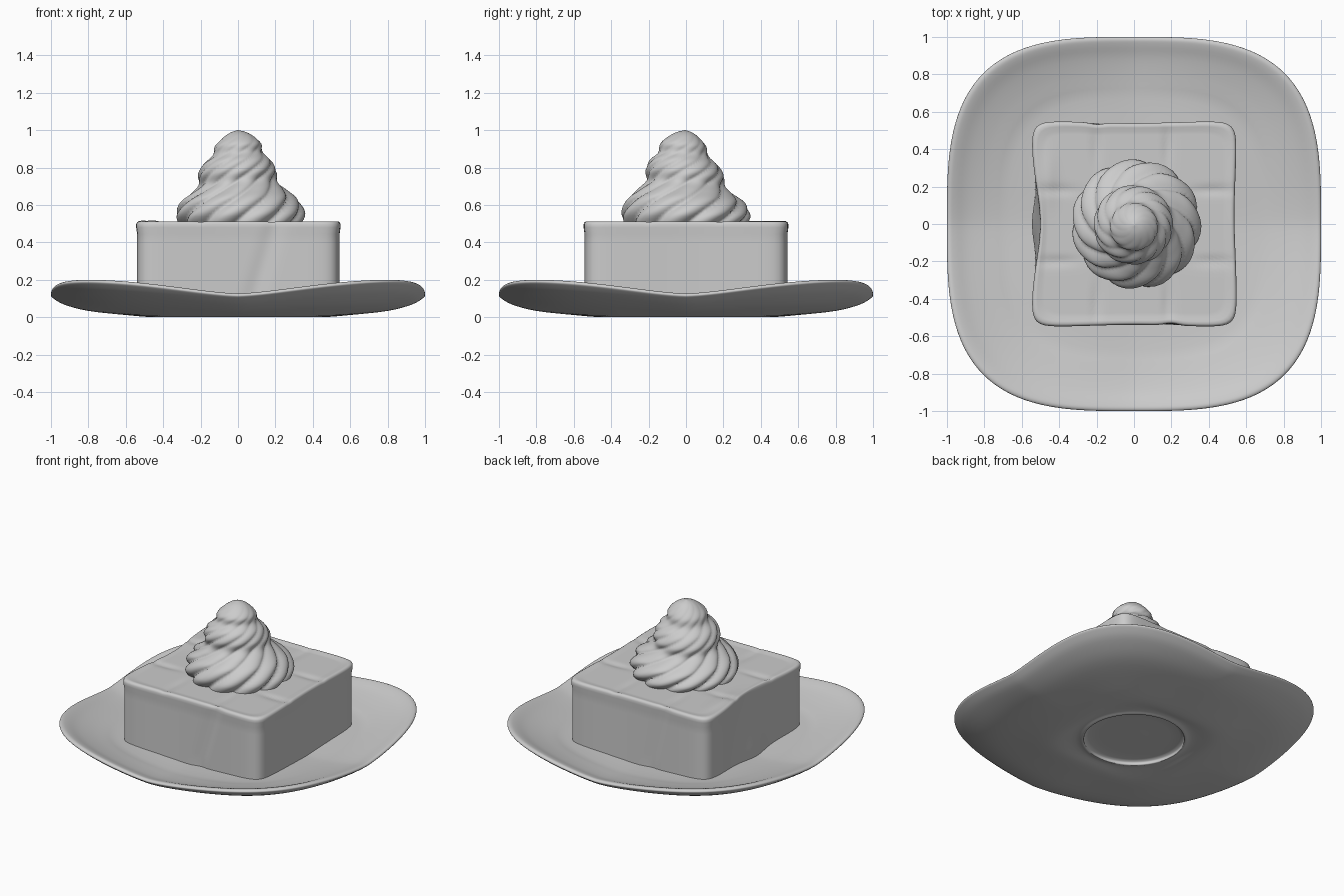
import bpy, bmesh, math
from math import sin, cos, pi, exp

if "Cube" in bpy.data.objects:
    bpy.data.objects.remove(bpy.data.objects["Cube"])

grey = bpy.data.materials.new("plain grey")
grey.use_nodes = True
colour = (0.6, 0.6, 0.6, 1)
grey.diffuse_color = colour
grey.node_tree.nodes["Principled BSDF"].inputs["Base Color"].default_value = colour


def loft(name, rings, point, sides=192, sharp=60):
    """Skin rings of points; point(ring, angle) gives each position."""
    bm = bmesh.new()
    loops = [[bm.verts.new(point(r, 2 * pi * i / sides)) for i in range(sides)] for r in rings]
    for low, high in zip(loops, loops[1:]):
        for i in range(sides):
            j = (i + 1) % sides
            bm.faces.new((low[i], low[j], high[j], high[i]))
    bm.faces.new(loops[0][::-1])
    bm.faces.new(loops[-1])
    mesh = bpy.data.meshes.new(name)
    bm.to_mesh(mesh)
    bm.free()
    obj = bpy.data.objects.new(name, mesh)
    obj.data.materials.append(grey)
    bpy.context.collection.objects.link(obj)
    bpy.ops.object.select_all(action="DESELECT")
    obj.select_set(True)
    bpy.context.view_layer.objects.active = obj
    bpy.ops.object.shade_smooth_by_angle(angle=math.radians(sharp))
    return obj


def squircle(a, n):
    return (abs(cos(a)) ** n + abs(sin(a)) ** n) ** (-1 / n)


def smooth_path(points, steps):
    """Catmull-Rom samples through the profile points."""
    out = []
    ext = [points[0]] + points + [points[-1]]
    for p, q, r, s in zip(ext, ext[1:], ext[2:], ext[3:]):
        for k in range(steps):
            t = k / steps
            out.append(tuple(
                b + t * (c - a) / 2 + t * t * (2 * a - 5 * b + 4 * c - d) / 2
                + t ** 3 * (3 * b - a - 3 * c + d) / 2
                for a, b, c, d in zip(p, q, r, s)))
    return out + [points[-1]]


def bump(value, centre, width):
    return exp(-((value - centre) / width) ** 2)


# Plate: radius, height, corner lift, outline squareness
plate_profile = [
    (0.02, 0.03, 0, 2), (0.29, 0.03, 0, 2), (0.32, 0.003, 0, 2), (0.36, 0.012, 0, 2.2),
    (0.44, 0.0, 0, 3.6), (0.6, 0.012, 0.14, 3.2), (0.8, 0.034, 0.45, 3.2),
    (0.93, 0.068, 0.8, 3.2), (0.99, 0.103, 0.97, 3.2), (1.0, 0.118, 1, 3.2),
    (0.985, 0.127, 1, 3.2), (0.955, 0.12, 0.97, 3.2), (0.88, 0.095, 0.8, 3.2),
    (0.75, 0.072, 0.5, 3.2), (0.6, 0.06, 0.28, 3.2), (0.02, 0.05, 0, 3)]


def plate_point(ring, a):
    t, z, lift, n = ring
    r = t * squircle(a, n)
    return r * cos(a), r * sin(a), z + 0.073 * lift * abs(sin(2 * a)) ** 1.5


loft("plate", smooth_path(plate_profile, 4), plate_point)


# Cake block: soft square with pinched sides and creased top
def cake_point(ring, a):
    t, z = ring
    r = t * squircle(a, 13)
    x, y = r * cos(a), r * sin(a)
    up = min(1, max(0, (z - 0.1) / 0.4))
    edge = max(0, t / 0.55) ** 6
    # side folds
    if x < 0:
        belly = 1 - (1 - up) * bump(y, 0, 0.2)
        x += 0.05 * edge * belly * bump(y, 0, 0.33) ** 1.5
    else:
        x -= 0.013 * edge * bump(y, 0.05, 0.28)
    y *= 1 - 0.02 * edge * bump(x, 0, 0.3)
    if y < 0:
        y += 0.012 * edge * bump(x, 0.08 + 0.12 * up, 0.05)
    else:
        y -= 0.01 * edge * bump(x, -0.1 - 0.1 * up, 0.05)
    # cross creases on the top
    if z > 0.48:
        for c in (-0.2, 0.18):
            z -= 0.009 * (bump(x, c, 0.025) * bump(abs(y), 0.42, 0.12)
                          + bump(y, c, 0.025) * bump(abs(x), 0.42, 0.12))
        z += 0.012 * bump(x, -0.46, 0.05) * bump(y, 0.25, 0.15)
    return x, y, z


cake_rings = [(0.545, 0.045 + 0.05 * i) for i in range(9)]
cake_rings += [(0.55, 0.48), (0.55, 0.497), (0.546, 0.507), (0.537, 0.513), (0.522, 0.512)]
cake_rings += [(0.5 - 0.02 * i, 0.506) for i in range(25)]
loft("cake_block", cake_rings, cake_point)

# Whipped cream: three tiers with twisted ridges
cream_profile = [
    (0.31, 0.49), (0.332, 0.55), (0.305, 0.62), (0.25, 0.67), (0.205, 0.715), (0.205, 0.77),
    (0.18, 0.825), (0.133, 0.87), (0.122, 0.92), (0.085, 0.96), (0.045, 0.987), (0.004, 1.0)]


def cream_point(ring, a):
    r, z = ring
    h = (z - 0.49) / 0.51
    twist = a - 1.9 * h - 2.0 * h * h
    ridges = abs(sin(5.5 * twist)) ** 0.7 - 0.6
    fade = max(0, 1 - h) ** 0.7
    r *= 1 + 0.13 * fade * ridges + 0.1 * sin(twist) * h
    # tiers climb slightly around the swirl
    z += 0.02 * sin(a + 2.5) * sin(pi * h)
    return 0.015 * (1 - h) + r * cos(a), -0.005 + r * sin(a), z


loft("cream_swirl", smooth_path(cream_profile, 5), cream_point, sides=220, sharp=75)
